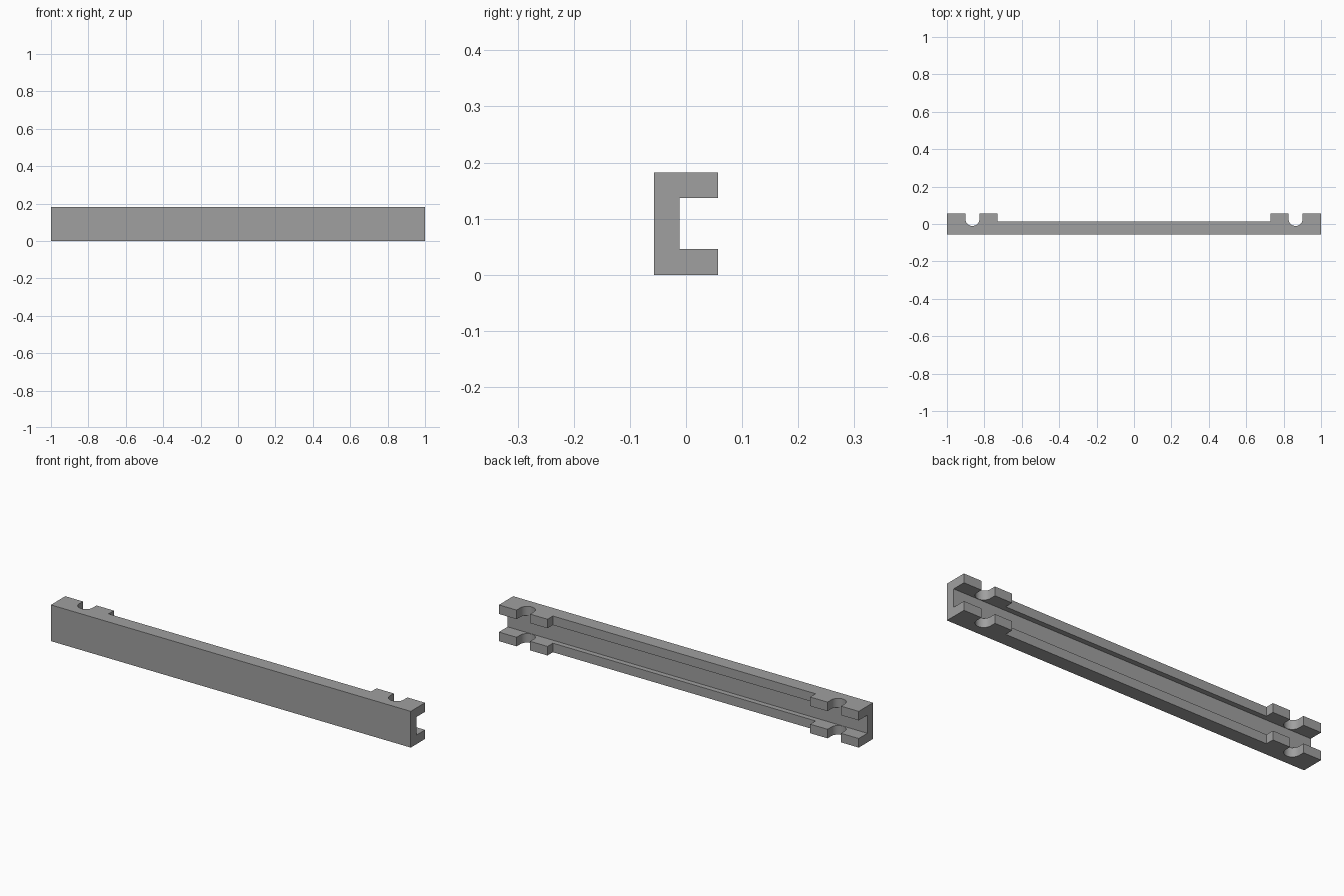
import bpy, bmesh, math

cube = bpy.data.objects.get("Cube")
if cube:
    bpy.data.objects.remove(cube, do_unlink=True)

HEIGHT, DEPTH = 0.182, 0.057      # full height, half depth
FLANGE, WEB_Y = 0.0455, -0.012    # flange thickness, inner face of the web
STEP_X, LOW_Y = 0.73, 0.014       # where the flanges drop, and to what depth
NOTCH_X, NOTCH_Y, NOTCH_R = 0.864, 0.027, 0.0375

grey = bpy.data.materials.new("plain grey")
grey.use_nodes = True
grey.diffuse_color = (0.35, 0.35, 0.35, 1)
grey.node_tree.nodes["Principled BSDF"].inputs["Base Color"].default_value = grey.diffuse_color


def prism(name, outline, z0, z1):
    """Extrude a plan outline (counter-clockwise) from z0 to z1."""
    bm = bmesh.new()
    face = bm.faces.new([bm.verts.new((x, y, z0)) for x, y in outline])
    top = bmesh.ops.extrude_face_region(bm, geom=[face])["geom"]
    bmesh.ops.translate(bm, vec=(0, 0, z1 - z0),
                        verts=[v for v in top if isinstance(v, bmesh.types.BMVert)])
    bmesh.ops.recalc_face_normals(bm, faces=bm.faces)
    mesh = bpy.data.meshes.new(name)
    bm.to_mesh(mesh)
    bm.free()
    mesh.materials.append(grey)
    obj = bpy.data.objects.new(name, mesh)
    bpy.context.collection.objects.link(obj)
    return obj


# Plan outline of one half: front corner, end block with round notch, step down
half = [(1, -DEPTH), (1, DEPTH), (NOTCH_X + NOTCH_R, DEPTH)]
for i in range(25):
    a = -math.pi * i / 24
    half.append((NOTCH_X + NOTCH_R * math.cos(a), NOTCH_Y + NOTCH_R * math.sin(a)))
half += [(NOTCH_X - NOTCH_R, DEPTH), (STEP_X, DEPTH), (STEP_X, LOW_Y)]
outline = half + [(-x, y) for x, y in reversed(half)]
rail = prism("channel_rail", outline, 0, HEIGHT)

# Channel along the back between the two flanges
slot = prism("slot_cutter", [(-2, WEB_Y), (2, WEB_Y), (2, 1), (-2, 1)], FLANGE, HEIGHT - FLANGE)
slot.hide_render = True
cut = rail.modifiers.new("slot", "BOOLEAN")
cut.operation = "DIFFERENCE"
cut.solver = "EXACT"
cut.object = slot

bpy.ops.object.select_all(action="DESELECT")
rail.select_set(True)
bpy.context.view_layer.objects.active = rail
bpy.ops.object.modifier_apply(modifier=cut.name)
bpy.data.objects.remove(slot, do_unlink=True)
bpy.ops.object.shade_smooth_by_angle(angle=math.radians(30))
